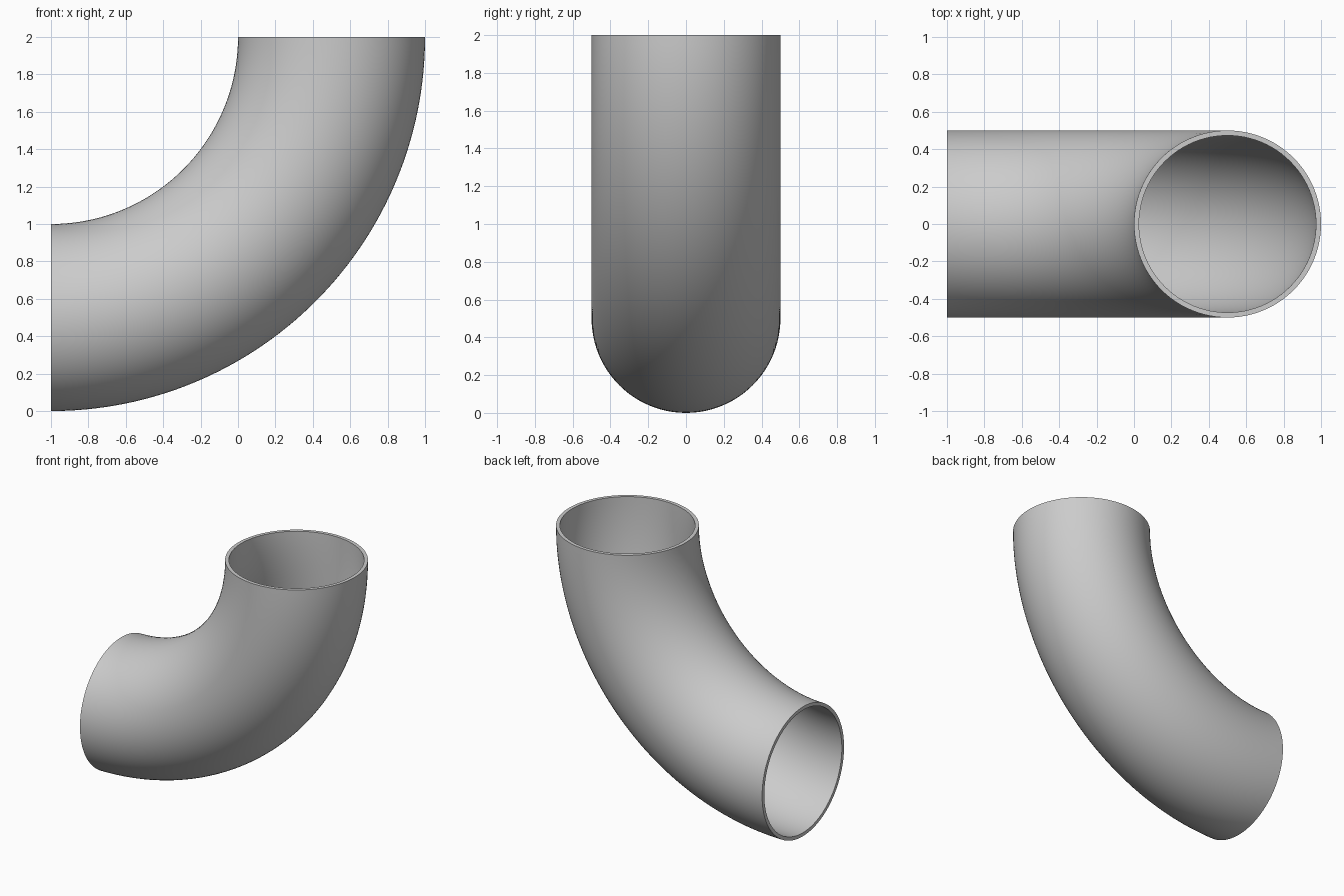
import bpy, bmesh
from math import sin, cos, pi

cube = bpy.data.objects.get("Cube")
if cube:
    bpy.data.objects.remove(cube, do_unlink=True)

BEND, OUTER, INNER = 1.5, 0.5, 0.473   # bend radius, pipe radii
STEPS, SIDES = 64, 96

grey = bpy.data.materials.new("plain_grey")
grey.use_nodes = True
colour = (0.6, 0.6, 0.6, 1)
grey.diffuse_color = colour
grey.node_tree.nodes["Principled BSDF"].inputs["Base Color"].default_value = colour

bm = bmesh.new()


def ring(radius, turn):
    """Circle of the pipe section at one angle along the quarter bend."""
    verts = []
    for i in range(SIDES):
        a = 2 * pi * i / SIDES
        r = BEND + radius * cos(a)
        verts.append(bm.verts.new((r * sin(turn) - 1, radius * sin(a), 2 - r * cos(turn))))
    return verts


def bridge(a, b):
    for i in range(SIDES):
        j = (i + 1) % SIDES
        bm.faces.new((a[i], a[j], b[j], b[i]))


# Outer wall goes up the bend, inner wall comes back, rims join the two
turns = [pi / 2 * k / STEPS for k in range(STEPS + 1)]
loops = [ring(OUTER, t) for t in turns] + [ring(INNER, t) for t in reversed(turns)]
for k, loop in enumerate(loops):
    bridge(loop, loops[(k + 1) % len(loops)])
bmesh.ops.recalc_face_normals(bm, faces=bm.faces)

mesh = bpy.data.meshes.new("pipe_elbow")
bm.to_mesh(mesh)
bm.free()
mesh.materials.append(grey)
elbow = bpy.data.objects.new("pipe_elbow", mesh)
bpy.context.collection.objects.link(elbow)

# Smooth walls with crisp rims
bpy.ops.object.select_all(action="DESELECT")
elbow.select_set(True)
bpy.context.view_layer.objects.active = elbow
bpy.ops.object.shade_smooth_by_angle()
